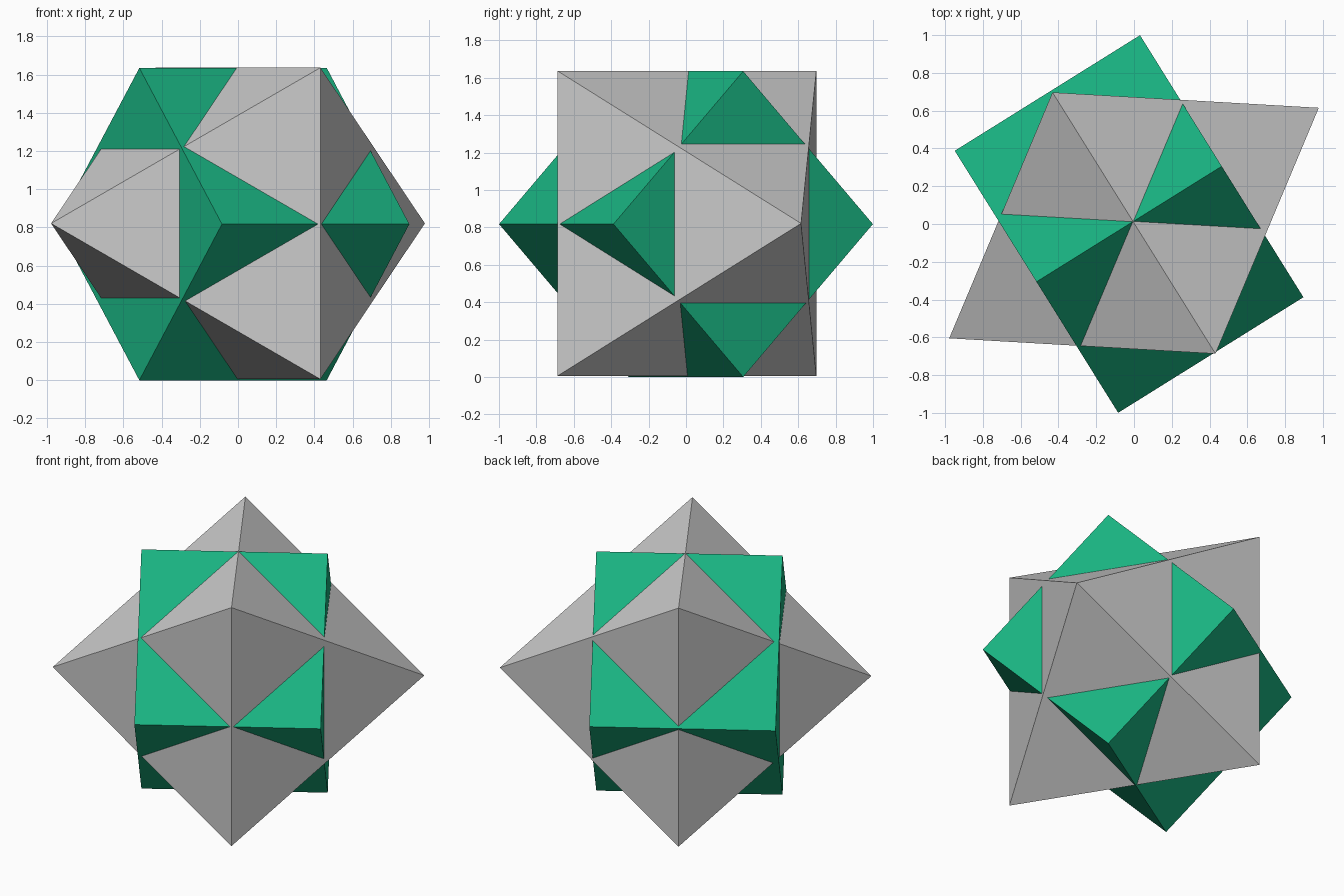
import bpy
import bmesh
from math import radians
from mathutils import Euler

if "Cube" in bpy.data.objects:
    bpy.data.objects.remove(bpy.data.objects["Cube"])

# Both solids share a tilt: rolled 45 degrees on one axis, then turned about z
TURN = Euler((radians(45), 0, radians(31.95)), 'XYZ')


def add_solid(name, location, build):
    bm = bmesh.new()
    build(bm)
    bmesh.ops.recalc_face_normals(bm, faces=bm.faces)
    mesh = bpy.data.meshes.new(name)
    bm.to_mesh(mesh)
    bm.free()
    obj = bpy.data.objects.new(name, mesh)
    obj.location = location
    obj.rotation_euler = TURN
    bpy.context.collection.objects.link(obj)
    return obj


# Grey octahedron: a four-sided, two-ring sphere
add_solid("octahedron", (0, 0.005, 0.821),
          lambda bm: bmesh.ops.create_uvsphere(bm, u_segments=4, v_segments=2, radius=1.153))

# Green cube whose edges cross the octahedron's edges
cube = add_solid("cube", (-0.026, 0, 0.8175),
                 lambda bm: bmesh.ops.create_cube(bm, size=1.156))

green = bpy.data.materials.new("green")
green.diffuse_color = (0.01, 0.45, 0.22, 1)
green.use_nodes = True
green.node_tree.nodes["Principled BSDF"].inputs["Base Color"].default_value = green.diffuse_color
cube.data.materials.append(green)
